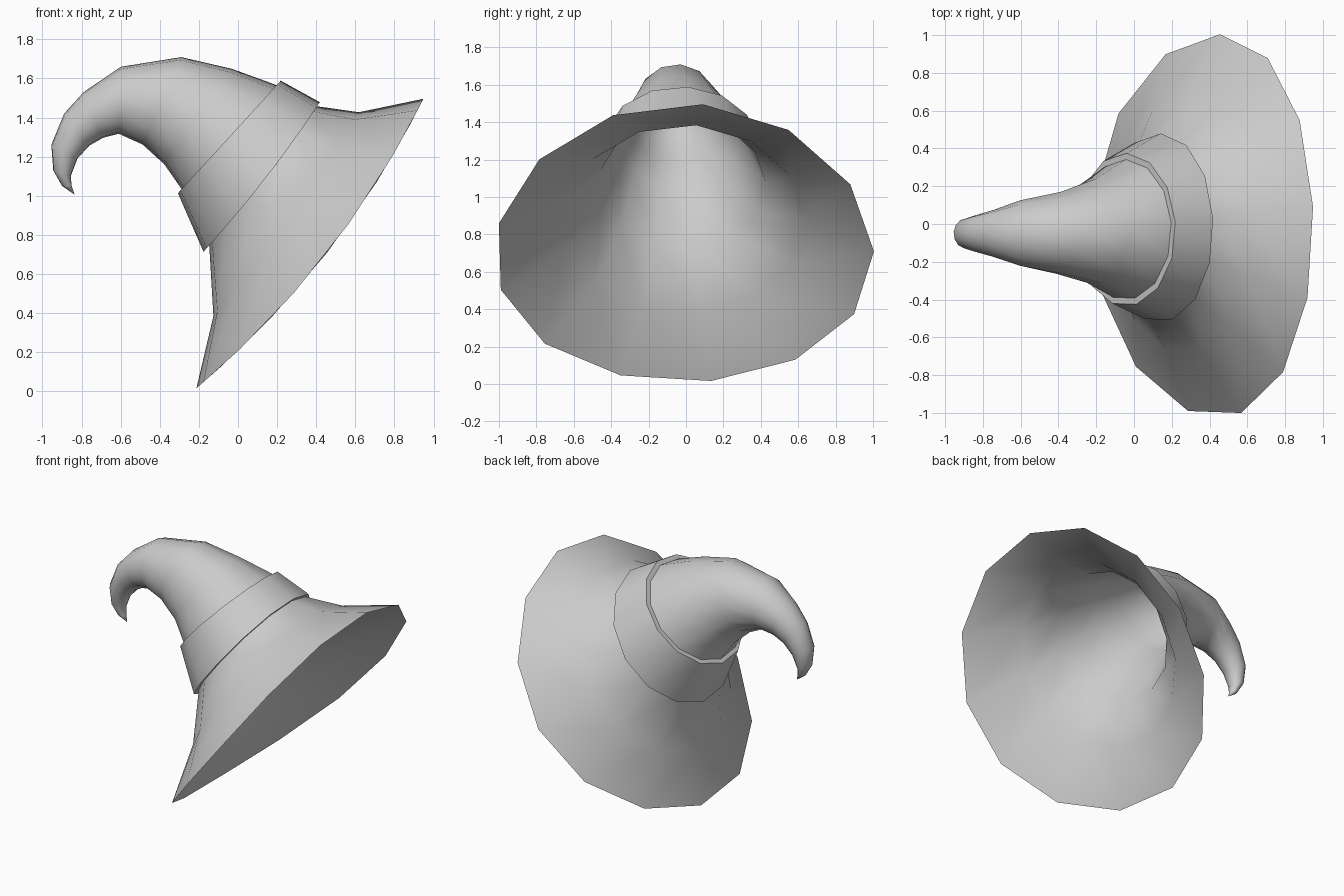
import bpy, bmesh, math
from mathutils import Vector

default = bpy.data.objects.get("Cube")
if default:
    bpy.data.objects.remove(default)

SIDES = 13
START = math.radians(5.7)

felt = bpy.data.materials.new("grey felt")
felt.use_nodes = True
GREY = (0.6, 0.6, 0.6, 1)
felt.diffuse_color = GREY
felt.node_tree.nodes["Principled BSDF"].inputs["Base Color"].default_value = GREY


def ring(high, low, y, half_width, droop=0.0, scale=1.0, drop=0.0):
    """Tilted oval through two points of the side outline; its flanks sag by droop."""
    a, b = Vector((high[0], 0, high[1])), Vector((low[0], 0, low[1]))
    axis = (a - b) / 2
    normal = Vector((-axis.z, 0, axis.x)).normalized()
    centre = (a + b) / 2 + Vector((0, y, 0)) - normal * drop
    points = []
    for i in range(SIDES):
        t = START + math.tau * i / SIDES
        points.append(centre + axis * math.cos(t) * scale
                      + Vector((0, half_width * math.sin(t) * scale, 0))
                      - normal * droop * math.sin(t) ** 2)
    return points


def loft(name, rings, tip=None, closed=False, inward=False):
    """Skin a row of rings, optionally ending in a point or joined into a loop."""
    bm = bmesh.new()
    rows = [[bm.verts.new(p) for p in r] for r in rings]
    pairs = list(zip(rows, rows[1:]))
    if closed:
        pairs.append((rows[-1], rows[0]))
    for low, high in pairs:
        for i in range(SIDES):
            j = (i + 1) % SIDES
            bm.faces.new((low[i], low[j], high[j], high[i]))
    if tip:
        end = bm.verts.new(tip)
        for i in range(SIDES):
            bm.faces.new((rows[-1][i], rows[-1][(i + 1) % SIDES], end))
    if closed:
        bmesh.ops.recalc_face_normals(bm, faces=bm.faces)
    elif inward:
        bmesh.ops.reverse_faces(bm, faces=bm.faces)
    mesh = bpy.data.meshes.new(name)
    bm.to_mesh(mesh)
    bm.free()
    mesh.materials.append(felt)
    obj = bpy.data.objects.new(name, mesh)
    bpy.context.collection.objects.link(obj)
    bpy.ops.object.select_all(action="DESELECT")
    obj.select_set(True)
    bpy.context.view_layer.objects.active = obj
    bpy.ops.object.shade_smooth_by_angle(angle=math.radians(50))


# Outline rings shared by the outside and the lining
RIM = ((0.95, 1.5), (-0.22, 0.01), -0.01, 1.015, 0.1)
FLARE = ((0.62, 1.43), (-0.13, 0.38), -0.01, 0.68, 0.03)
NECK = ((0.4, 1.46), (-0.15, 0.74), -0.02, 0.47, 0.02)
COLLAR = ((0.19, 1.57), (-0.29, 1.03), -0.03, 0.37)
BEND = ((-0.03, 1.65), (-0.38, 1.16), -0.04, 0.28)
CROWN = ((-0.29, 1.71), (-0.49, 1.26), -0.05, 0.22)

# Brim and curling crown in one skin
loft("hat_body", [ring(*r) for r in (
    RIM, FLARE, NECK, COLLAR, BEND, CROWN,
    ((-0.6, 1.66), (-0.61, 1.315), -0.05, 0.175),
    ((-0.79, 1.53), (-0.69, 1.295), -0.05, 0.125),
    ((-0.89, 1.42), (-0.76, 1.255), -0.05, 0.1),
    ((-0.955, 1.26), (-0.82, 1.19), -0.05, 0.08),
    ((-0.945, 1.13), (-0.855, 1.1), -0.05, 0.055),
    ((-0.9, 1.05), (-0.85, 1.05), -0.05, 0.03))],
    tip=(-0.835, -0.05, 1.005))

# Inner lining
loft("hat_lining", [ring(*RIM)] + [ring(*r, scale=0.95, drop=0.03) for r in (FLARE, NECK)]
     + [ring(*r, scale=0.9) for r in (COLLAR, BEND, CROWN)],
     tip=(-0.6, -0.05, 1.5), inward=True)

# Raised band around the crown
BAND_LOW = ((0.42, 1.48), (-0.18, 0.71), -0.02, 0.5, 0.02)
BAND_HIGH = ((0.22, 1.59), (-0.31, 1.01), -0.03, 0.405)
loft("hat_band", [ring(*BAND_LOW), ring(*BAND_HIGH),
                  ring(*BAND_HIGH, scale=0.88), ring(*BAND_LOW, scale=0.9)], closed=True)
